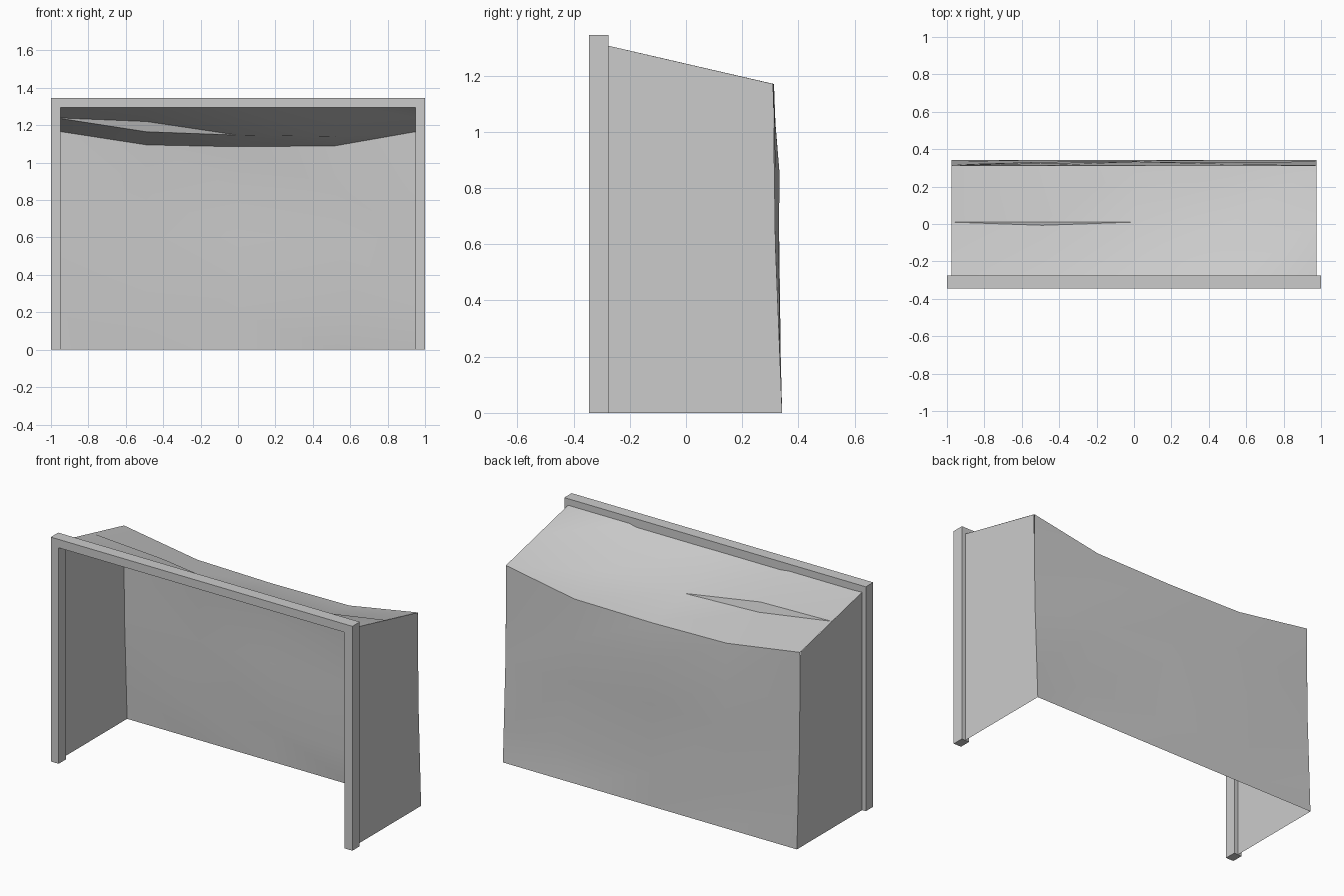
import bpy
import bmesh
import math

if "Cube" in bpy.data.objects:
    bpy.data.objects.remove(bpy.data.objects["Cube"])

grey = bpy.data.materials.new("light_grey")
grey.use_nodes = True
colour = (0.6, 0.6, 0.6, 1)
grey.diffuse_color = colour
grey.node_tree.nodes["Principled BSDF"].inputs["Base Color"].default_value = colour

HALF = 0.975                      # half width of the net
FRONT = -0.31                     # middle depth of the frame
COLUMNS = [-HALF, -0.49, 0, 0.52, HALF]


def finish(name, bm, smooth=False):
    mesh = bpy.data.meshes.new(name)
    bm.to_mesh(mesh)
    bm.free()
    obj = bpy.data.objects.new(name, mesh)
    bpy.context.collection.objects.link(obj)
    mesh.materials.append(grey)
    if smooth:
        bpy.ops.object.select_all(action="DESELECT")
        obj.select_set(True)
        bpy.context.view_layer.objects.active = obj
        bpy.ops.object.shade_smooth_by_angle(angle=math.radians(30))
    return obj


def add_sheet(bm, rows):
    """Fill a grid of points with triangles."""
    grid = [[bm.verts.new(p) for p in row] for row in rows]
    for low, high in zip(grid, grid[1:]):
        for i in range(len(low) - 1):
            bm.faces.new((low[i], low[i + 1], high[i + 1]))
            bm.faces.new((low[i], high[i + 1], high[i]))


def row(y, heights):
    return [(x, y, z) for x, z in zip(COLUMNS, heights)]


# Goal frame: one extruded arch of two posts and a crossbar
arch = [(-1, 0), (-1, 1.345), (1, 1.345), (1, 0),
        (0.948, 0), (0.948, 1.295), (-0.948, 1.295), (-0.948, 0)]
bm = bmesh.new()
face = bm.faces.new([bm.verts.new((x, -0.345, z)) for x, z in arch])
extruded = bmesh.ops.extrude_face_region(bm, geom=[face])["geom"]
bmesh.ops.translate(bm, vec=(0, 0.07, 0),
                    verts=[v for v in extruded if isinstance(v, bmesh.types.BMVert)])
bmesh.ops.recalc_face_normals(bm, faces=bm.faces)
finish("goal_frame", bm)

# Side nets
profile = [(FRONT, 0), (0.342, 0), (0.318, 0.6), (0.31, 1.17), (FRONT, 1.314)]
for name, side in (("left_net", 1), ("right_net", -1)):
    bm = bmesh.new()
    outline = profile if side > 0 else profile[::-1]
    bm.faces.new([bm.verts.new((side * HALF, y, z)) for y, z in outline])
    finish(name, bm)

# Roof net: sagging sheets meeting along a middle seam
edge = row(FRONT, [1.314] * 5)
seam_high = row(0.01, [1.24, 1.22, 1.147, 1.14, 1.24])
seam_high[1] = (COLUMNS[1], -0.007, 1.22)
seam_low = row(0.01, [1.24, 1.165, 1.147, 1.14, 1.24])
back_top = row(0.313, [1.17, 1.095, 1.085, 1.09, 1.17])
bm = bmesh.new()
add_sheet(bm, [edge, seam_high])
add_sheet(bm, [seam_low, back_top])
# Fold joining the two sheets where they part
add_sheet(bm, [seam_high[:3], seam_low[:3]])
bmesh.ops.remove_doubles(bm, verts=bm.verts, dist=0.0005)
finish("roof_net", bm, True)

# Back net: gently rumpled sheet from the roof edge to the ground
bulges = {0.2: (0.334, 0.33, 0.337, 0.318, 0.334),
          0.6: (0.318, 0.332, 0.32, 0.33, 0.318),
          0.85: (0.314, 0.325, 0.333, 0.32, 0.314)}
rows = [back_top]
for z in sorted(bulges, reverse=True):
    rows.append([(x, y, z) for x, y in zip(COLUMNS, bulges[z])])
rows.append(row(0.342, [0] * 5))
bm = bmesh.new()
add_sheet(bm, rows)
for v in bm.verts:
    # Dent near the lower left corner
    if abs(v.co.x - 0.52) < 0.01 and abs(v.co.z - 0.2) < 0.01:
        v.co.x = 0.66
bmesh.ops.recalc_face_normals(bm, faces=bm.faces)
if sum(f.normal.y for f in bm.faces) < 0:
    bmesh.ops.reverse_faces(bm, faces=bm.faces)
finish("back_net", bm, True)
